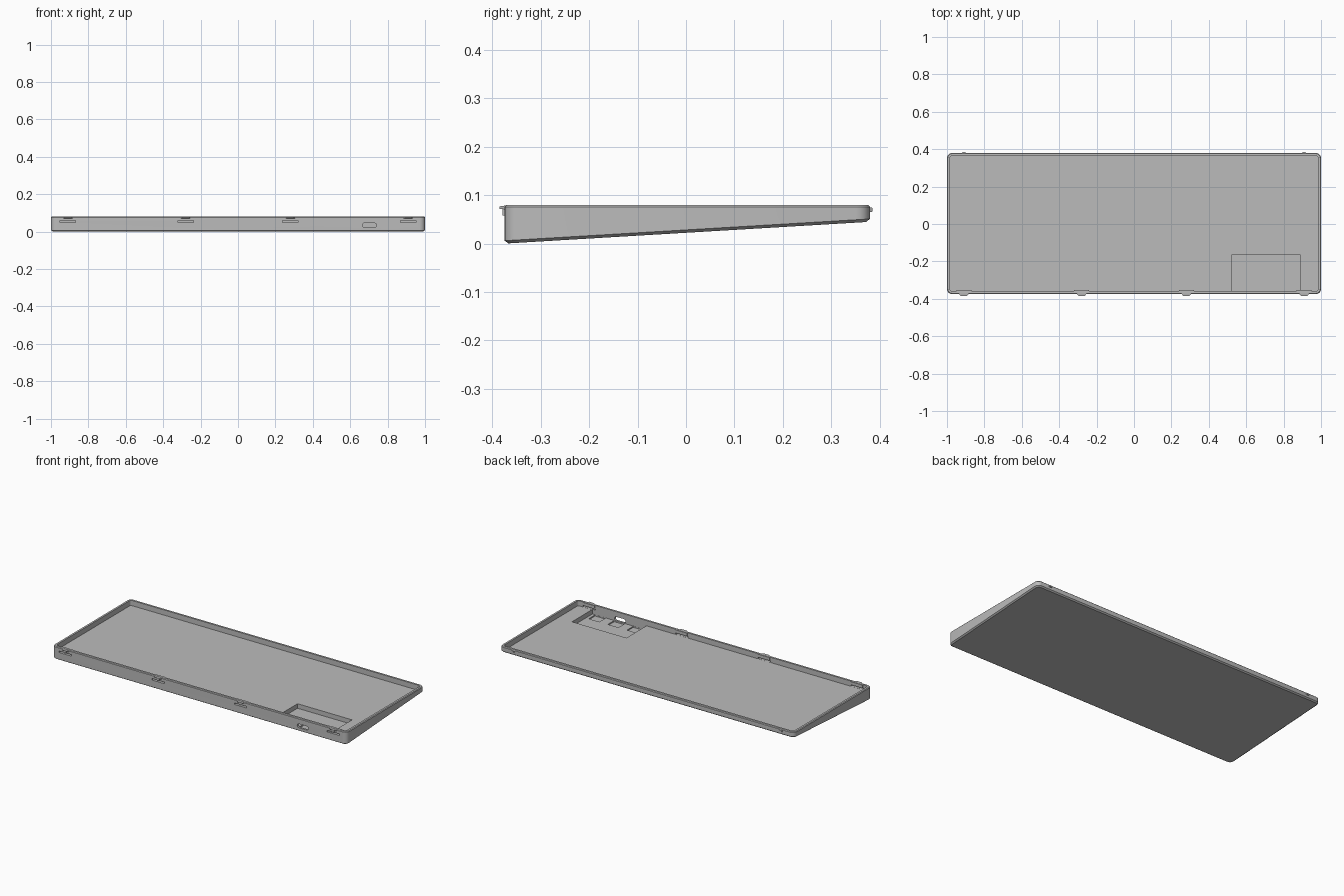
import bpy, bmesh, math

if "Cube" in bpy.data.objects:
    bpy.data.objects.remove(bpy.data.objects["Cube"])

grey = bpy.data.materials.new("mid grey plastic")
grey.use_nodes = True
COLOUR = (0.5, 0.5, 0.5, 1)
grey.diffuse_color = COLOUR
grey.node_tree.nodes["Principled BSDF"].inputs["Base Color"].default_value = COLOUR

HX, Y0, Y1, TOP, FLOOR, WALL = 1.0, -0.375, 0.38, 0.08, 0.048, 0.016
CLIPS = (-0.91, -0.28, 0.28, 0.91)


def outline(x0, x1, y0, y1, r, steps=5):
    """Rounded rectangle, counter-clockwise."""
    pts = []
    corners = ((x1 - r, y0 + r, -90), (x1 - r, y1 - r, 0),
               (x0 + r, y1 - r, 90), (x0 + r, y0 + r, 180))
    for cx, cy, start in corners:
        for i in range(steps + 1):
            a = math.radians(start + 90 * i / steps)
            pts.append((cx + r * math.cos(a), cy + r * math.sin(a)))
    return pts


def loft(name, rings, material=grey):
    """Skin a list of equal rings and cap both ends."""
    bm = bmesh.new()
    loops = [[bm.verts.new(p) for p in ring] for ring in rings]
    n = len(loops[0])
    for a, b in zip(loops, loops[1:]):
        for i in range(n):
            j = (i + 1) % n
            bm.faces.new((a[i], a[j], b[j], b[i]))
    bm.faces.new(loops[0][::-1])
    bm.faces.new(loops[-1])
    bmesh.ops.recalc_face_normals(bm, faces=bm.faces)
    mesh = bpy.data.meshes.new(name)
    bm.to_mesh(mesh)
    bm.free()
    ob = bpy.data.objects.new(name, mesh)
    bpy.context.collection.objects.link(ob)
    mesh.materials.append(material)
    return ob


def box(name, x0, x1, y0, y1, z0, z1):
    base = ((x0, y0), (x1, y0), (x1, y1), (x0, y1))
    return loft(name, [[(x, y, z) for x, y in base] for z in (z0, z1)])


def slope(y):
    return 0.045 * (y - Y0) / (Y1 - Y0)


def ring(inset, height):
    r = max(0.028 - inset, 0.012)
    pts = outline(-HX + inset, HX - inset, Y0 + inset, Y1 - inset, r)
    return [(x, y, height(y)) for x, y in pts]


# Wedge-shaped tray with chamfered rims
tray = loft("tray", [
    ring(0.008, slope),
    ring(0, lambda y: slope(y) + 0.006),
    ring(0, lambda y: 0.076),
    ring(0.004, lambda y: TOP),
    ring(WALL, lambda y: TOP),
    ring(WALL, lambda y: FLOOR),
])

# Cutters: board pocket, component recesses, port and latch slots
cutters = [box("pocket_cutter", 0.52, 0.89, Y0 + 0.012, -0.165, 0.02, 0.07)]
for x in (0.575, 0.705, 0.835):
    cutters.append(box("recess_cutter", x - 0.036, x + 0.036, Y0 + 0.013, -0.3, 0.013, 0.03))
port = outline(0.665, 0.74, 0.022, 0.046, 0.0119)
cutters.append(loft("port_cutter", [[(x, y, z) for x, z in port] for y in (-0.4, -0.35)]))
for x in CLIPS:
    cutters.append(box("slot_cutter", x - 0.042, x + 0.042, -0.4, Y0 + WALL + 0.001, 0.0485, 0.058))

for cutter in cutters:
    mod = tray.modifiers.new(cutter.name, "BOOLEAN")
    mod.operation, mod.solver, mod.object = "DIFFERENCE", "EXACT", cutter
bpy.context.view_layer.update()
deps = bpy.context.evaluated_depsgraph_get()
cut_mesh = bpy.data.meshes.new_from_object(tray.evaluated_get(deps))
tray.modifiers.clear()
tray.data = cut_mesh
for cutter in cutters:
    bpy.data.objects.remove(cutter)


def tab(name, x, half, z0, z1, wall_y, out_y):
    """Latch bump tapering away from the wall."""
    rings = []
    for y, w, dz in ((wall_y, half, 0), (out_y, half * 0.6, 0.002)):
        rings.append([(x - w, y, z0 + dz), (x + w, y, z0 + dz),
                      (x + w, y, z1 - dz), (x - w, y, z1 - dz)])
    return loft(name, rings)


# Front latches: outer bump, stem and inner thickening
for x in CLIPS:
    tab("front_latch", x, 0.028, 0.07, 0.079, Y0 + 0.005, -0.385)
    box("latch_stem", x - 0.008, x + 0.008, Y0 - 0.004, Y0 + 0.005, 0.058, 0.072)
    box("latch_pad", x - 0.04, x + 0.04, Y0 + WALL - 0.002, Y0 + WALL + 0.005, 0.06, 0.079)

# Back locating bumps
for x in (CLIPS[0], CLIPS[-1]):
    tab("back_bump", x, 0.012, 0.064, 0.076, Y1 - 0.003, 0.385)

# Smooth the rounded corners and keep the edges crisp
bpy.ops.object.select_all(action="DESELECT")
tray.select_set(True)
bpy.context.view_layer.objects.active = tray
bpy.ops.object.shade_smooth_by_angle(angle=math.radians(25))
